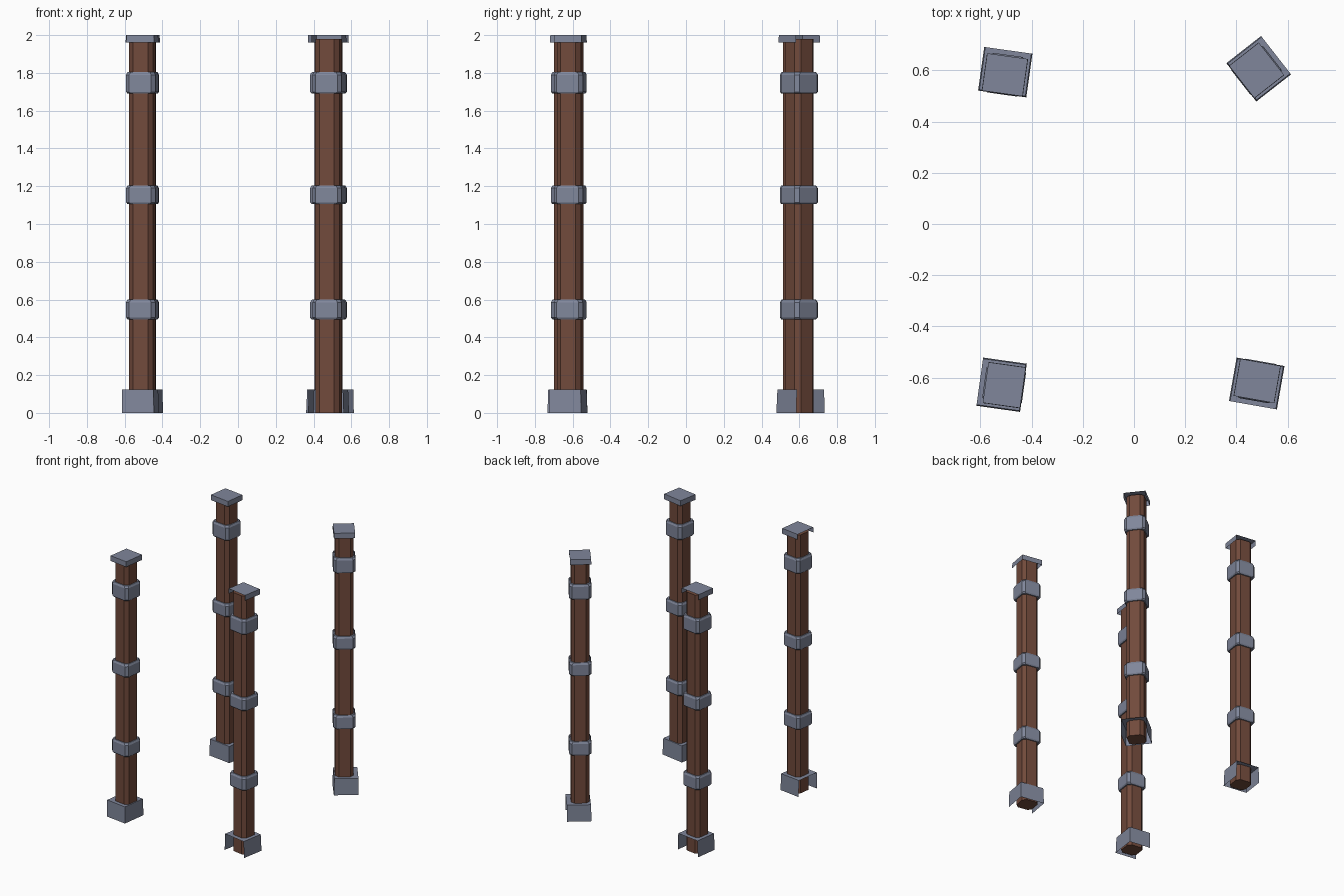
import bpy, bmesh, math
from mathutils import Matrix

if "Cube" in bpy.data.objects:
    bpy.data.objects.remove(bpy.data.objects["Cube"])


def material(name, rgb):
    m = bpy.data.materials.new(name)
    m.diffuse_color = (*rgb, 1)
    m.use_nodes = True
    m.node_tree.nodes["Principled BSDF"].inputs["Base Color"].default_value = m.diffuse_color
    return m


WOOD = material("brown wood", (0.165, 0.068, 0.044))
METAL = material("blue grey metal", (0.215, 0.24, 0.325))


def finish(bm, name, mat, place):
    bm.transform(place)
    me = bpy.data.meshes.new(name)
    bm.to_mesh(me)
    bm.free()
    me.materials.append(mat)
    ob = bpy.data.objects.new(name, me)
    bpy.context.collection.objects.link(ob)
    return ob


def octagon(a, c):
    # square of half width a with corners cut by c
    b = a - c
    return [(a, -b), (a, b), (b, a), (-b, a), (-a, b), (-a, -b), (-b, -a), (b, -a)]


def prism(name, mat, rings, place):
    # stacked chamfered-square rings: (half width, chamfer, z)
    bm = bmesh.new()
    loops = [[bm.verts.new((x, y, z)) for x, y in octagon(a, c)] for a, c, z in rings]
    for lo, hi in zip(loops, loops[1:]):
        for i in range(8):
            j = (i + 1) % 8
            bm.faces.new((lo[i], lo[j], hi[j], hi[i]))
    bm.faces.new(loops[0][::-1])
    bm.faces.new(loops[-1])
    finish(bm, name, mat, place)


def open_cover(name, u0, u1, v, z0, z1, flare, place):
    # thin cover: lid and three walls, open below and on the +u side
    bm = bmesh.new()
    def ring(f, z):
        return [bm.verts.new(p) for p in
                ((u1, -v - f, z), (u1, v + f, z), (u0 - f, v + f, z), (u0 - f, -v - f, z))]
    lo, hi = ring(0, z0), ring(-flare, z1)
    bm.faces.new(hi)
    for i in (1, 2, 3):
        j = (i + 1) % 4
        bm.faces.new((lo[i], lo[j], hi[j], hi[i]))
    finish(bm, name, METAL, place)


# four posts: corner name, x, y, direction of the open side in degrees
for corner, x, y, angle in (("front_left", -0.507, -0.629, 172),
                            ("back_left", -0.504, 0.583, 82),
                            ("front_right", 0.481, -0.613, -100),
                            ("back_right", 0.479, 0.600, 38)):
    place = Matrix.Translation((x, y, 0)) @ Matrix.Rotation(math.radians(angle), 4, 'Z')
    prism(corner + "_shaft", WOOD, [(0.064, 0.024, 0), (0.064, 0.024, 1.98)], place)
    # metal bands with slightly sloped rims
    for n, (z0, z1) in enumerate(((0.495, 0.6), (1.105, 1.205), (1.69, 1.805))):
        prism(f"{corner}_band_{n + 1}", METAL,
              [(0.072, 0.02, z0), (0.078, 0.019, z0 + 0.01),
               (0.078, 0.019, z1 - 0.015), (0.071, 0.02, z1)], place)
    open_cover(corner + "_base", -0.076, 0.096, 0.095, 0, 0.125, 0.004, place)
    open_cover(corner + "_cap", -0.075, 0.073, 0.081, 1.96, 2.0, 0.001, place)
